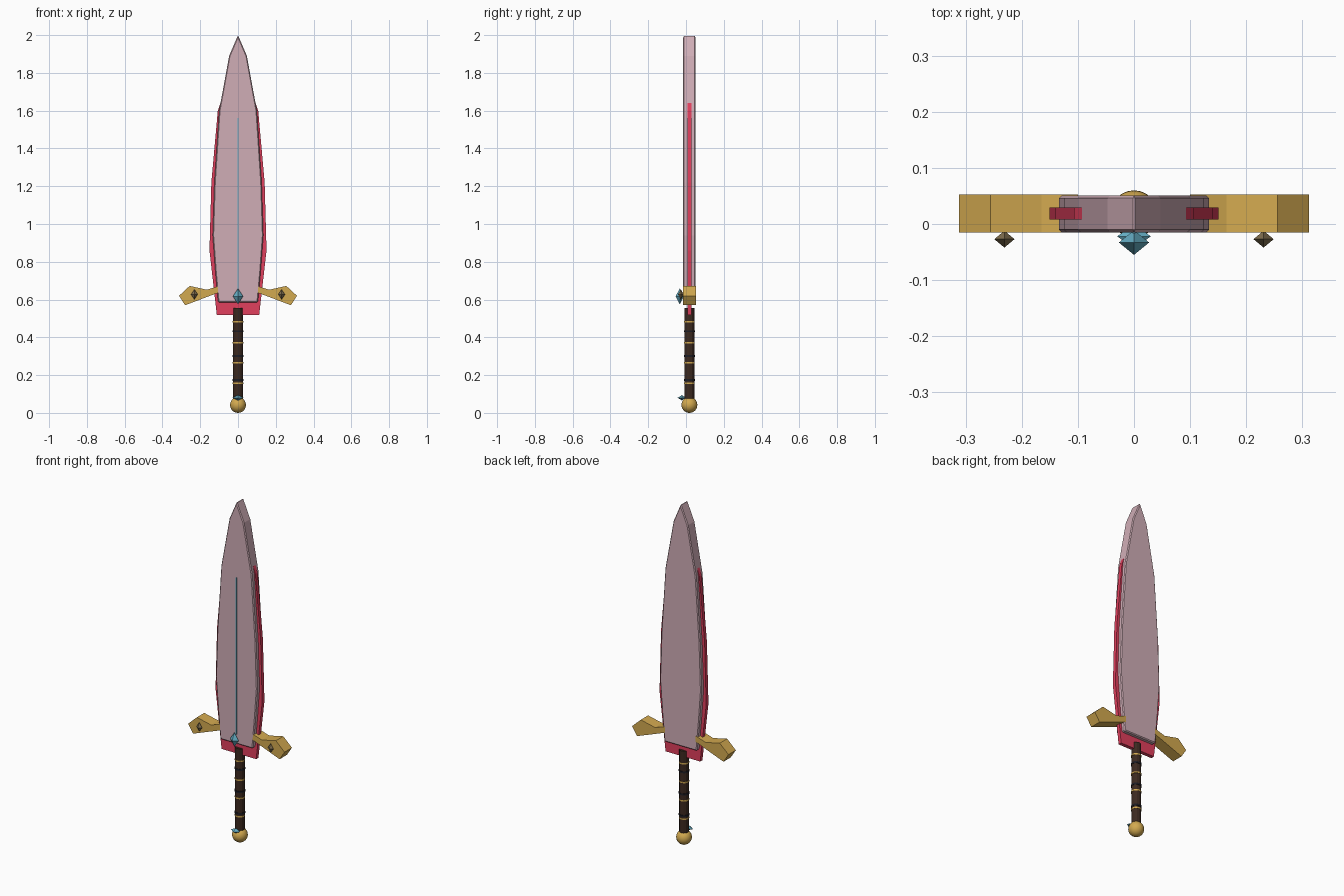
import bpy, bmesh, math
from mathutils import Matrix

if "Cube" in bpy.data.objects:
    bpy.data.objects.remove(bpy.data.objects["Cube"])

CY = 0.018  # middle plane of the sword


def material(name, rgb):
    m = bpy.data.materials.new(name)
    m.diffuse_color = (*rgb, 1)
    m.use_nodes = True
    m.node_tree.nodes["Principled BSDF"].inputs["Base Color"].default_value = m.diffuse_color
    return m


PINK = material("pale_pink", (0.63, 0.42, 0.47))
RED = material("crimson", (0.75, 0.05, 0.11))
GOLD = material("gold", (0.65, 0.40, 0.08))
LEATHER = material("leather", (0.045, 0.022, 0.014))
BLACK = material("black", (0.012, 0.012, 0.018))
BLUE = material("blue_gem", (0.13, 0.42, 0.55))
BRONZE = material("bronze", (0.22, 0.16, 0.08))


def finish(name, bm, mat, bevel=0):
    bmesh.ops.recalc_face_normals(bm, faces=bm.faces)
    me = bpy.data.meshes.new(name)
    bm.to_mesh(me)
    bm.free()
    me.materials.append(mat)
    ob = bpy.data.objects.new(name, me)
    bpy.context.collection.objects.link(ob)
    if bevel:
        mod = ob.modifiers.new("bevel", 'BEVEL')
        mod.width = bevel
        mod.segments = 1
        mod.limit_method = 'ANGLE'
        mod.angle_limit = math.radians(60)
    return ob


def plate(name, pts, y0, y1, mat, bevel=0):
    """Extrude an (x, z) outline from y0 to y1."""
    bm = bmesh.new()
    face = bm.faces.new([bm.verts.new((x, y0, z)) for x, z in pts])
    ext = bmesh.ops.extrude_face_region(bm, geom=[face])
    verts = [g for g in ext["geom"] if isinstance(g, bmesh.types.BMVert)]
    bmesh.ops.translate(bm, verts=verts, vec=(0, y1 - y0, 0))
    return finish(name, bm, mat, bevel)


def mirrored(half):
    return half + [(-x, z) for x, z in reversed(half) if x > 0]


def gem(name, loc, half, mat):
    """Octahedral gem."""
    bm = bmesh.new()
    for s in (-1, 1):
        bmesh.ops.create_cone(bm, segments=4, radius1=1, radius2=0, depth=1, cap_ends=False,
                              matrix=Matrix.Diagonal((1, 1, s, 1)) @ Matrix.Translation((0, 0, 0.5)))
    bmesh.ops.remove_doubles(bm, verts=bm.verts, dist=0.001)
    bmesh.ops.transform(bm, verts=bm.verts, matrix=Matrix.Translation(loc) @ Matrix.Diagonal((*half, 1)))
    return finish(name, bm, mat)


def cylinder(name, z0, z1, r, mat, sides=12):
    bm = bmesh.new()
    bmesh.ops.create_cone(bm, segments=sides, radius1=r, radius2=r, depth=z1 - z0, cap_ends=True,
                          matrix=Matrix.Translation((0, CY, (z0 + z1) / 2)))
    return finish(name, bm, mat)


# Blade slab and the thinner edge plate behind it
plate("blade", mirrored([(0.105, 0.585), (0.12, 0.75), (0.134, 0.94), (0.125, 1.22),
                         (0.10, 1.60), (0.047, 1.89), (0, 2.0)]),
      -0.015, 0.051, PINK, 0.005)
plate("blade_edge", mirrored([(0.112, 0.517), (0.151, 0.86), (0.141, 1.22),
                              (0.107, 1.60), (0.09, 1.648)]), 0.008, 0.029, RED)
plate("blade_inlay", [(-0.003, 0.64), (0.003, 0.64), (0.003, 1.56), (-0.003, 1.56)],
      -0.017, -0.012, BLUE)

# Guard wings with their studs
wing = [(0.10, 0.672), (0.165, 0.652), (0.256, 0.672), (0.312, 0.62), (0.28, 0.57), (0.10, 0.638)]
for side, s in (("left", -1), ("right", 1)):
    plate("guard_" + side, [(s * x, z) for x, z in wing], -0.015, 0.053, GOLD)
    gem("guard_stud_" + side, (s * 0.231, -0.027, 0.627), (0.018, 0.015, 0.027), BRONZE)
gem("guard_gem", (0, -0.033, 0.617), (0.027, 0.022, 0.042), BLUE)

# Grip with alternating bands
cylinder("grip", 0.06, 0.555, 0.026, LEATHER)
for i, z in enumerate((0.158, 0.265, 0.372, 0.482)):
    cylinder(f"gold_band_{i}", z - 0.004, z + 0.004, 0.028, GOLD)
for i, z in enumerate((0.175, 0.302, 0.432)):
    cylinder(f"dark_band_{i}", z - 0.005, z + 0.005, 0.029, BLACK)

# Pommel
bm = bmesh.new()
bmesh.ops.create_uvsphere(bm, u_segments=24, v_segments=14, radius=0.042,
                          matrix=Matrix.Translation((0, CY, 0.042)))
pommel = finish("pommel", bm, GOLD)
for p in pommel.data.polygons:
    p.use_smooth = True
gem("pommel_gem", (0, -0.022, 0.08), (0.03, 0.022, 0.014), BLUE)
